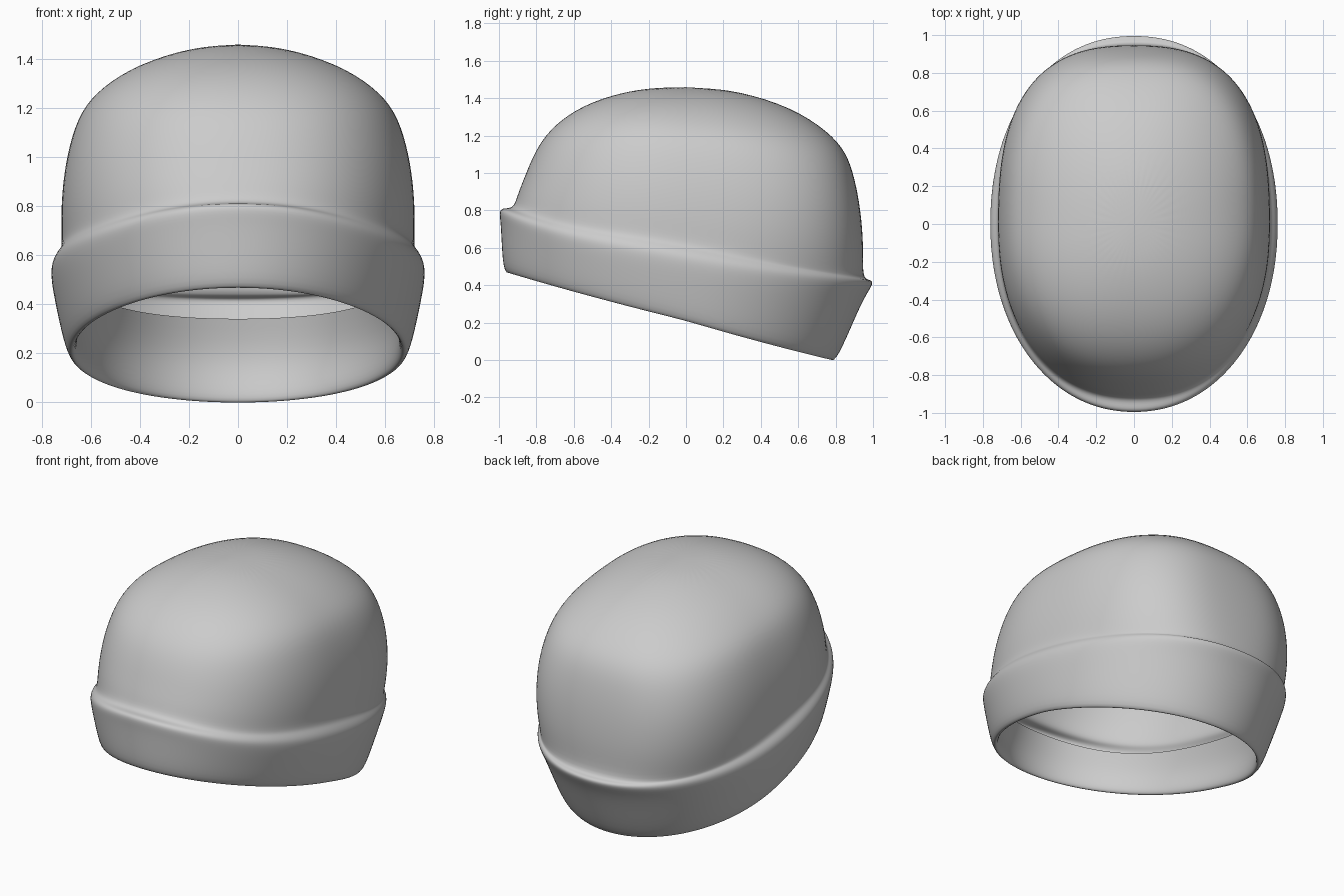
import bpy, bmesh, math

if "Cube" in bpy.data.objects:
    bpy.data.objects.remove(bpy.data.objects["Cube"])

SEG = 40

wool = bpy.data.materials.new("grey wool")
wool.diffuse_color = (0.6, 0.6, 0.6, 1)
wool.use_nodes = True
wool.node_tree.nodes["Principled BSDF"].inputs["Base Color"].default_value = wool.diffuse_color


def spow(v, e):
    return math.copysign(abs(v) ** e, v)


def ring(bm, crown, half_w, front, back, zf, zm, zb):
    """Tilted superellipse loop; heights given at the front, side and back."""
    # the crown is boxier at the back; the cuff is rounder towards its lower edge
    if crown:
        nf, nb = 2.25, 2.75 - 2.8 * (zm - 0.95) ** 2
    else:
        nf, nb = 2.03 + 0.2 * (zm - 0.2), 2 + 0.45 * (zm - 0.2)
    # the band sags between the front and the sides, most near the crease
    dip = 0.1 * max(0, 1 - abs(zm - 0.56) / 0.36)
    verts = []
    for i in range(SEG):
        a = 2 * math.pi * i / SEG
        c, s = math.cos(a), math.sin(a)
        n = nb if s > 0 else nf
        x, t = spow(c, 2 / n), spow(s, 2 / n)
        y = t * (back if t > 0 else front)
        z = zm + (zb - zf) / 2 * t + ((zf + zb) / 2 - zm) * t * t
        if t < 0:
            z -= dip * t * t * (1 - t * t)
        verts.append(bm.verts.new((x * half_w, y, z)))
    return verts


def loft(name, band, crown, apex_z):
    """Skin the band and crown loops and close the top."""
    bm = bmesh.new()
    loops = [ring(bm, False, *r) for r in band] + [ring(bm, True, *r) for r in crown]
    for a, b in zip(loops, loops[1:]):
        for i in range(SEG):
            j = (i + 1) % SEG
            bm.faces.new((a[i], a[j], b[j], b[i]))
    top = bm.verts.new((0, 0, apex_z))
    for i in range(SEG):
        bm.faces.new((loops[-1][i], loops[-1][(i + 1) % SEG], top))
    me = bpy.data.meshes.new(name)
    bm.to_mesh(me)
    bm.free()
    me.materials.append(wool)
    for p in me.polygons:
        p.use_smooth = True
    ob = bpy.data.objects.new(name, me)
    bpy.context.collection.objects.link(ob)
    sub = ob.modifiers.new("smooth", 'SUBSURF')
    sub.levels = sub.render_levels = 2
    return ob


# each loop: half width, front and back depth, height at front, side, back
# inner hem curling inwards, rolled lower edge, flared cuff
band = [
    (0.625, 0.875, 0.80, 0.71, 0.50, 0.34),
    (0.665, 0.925, 0.83, 0.58, 0.35, 0.17),
    (0.655, 0.93, 0.775, 0.50, 0.24, 0.04),
    (0.675, 0.955, 0.775, 0.455, 0.20, -0.008),
    (0.705, 0.982, 0.81, 0.49, 0.22, 0.0),
    (0.745, 0.99, 0.905, 0.65, 0.40, 0.22),
    (0.765, 0.995, 0.96, 0.74, 0.505, 0.34),
    (0.764, 1.003, 1.008, 0.80, 0.56, 0.41),
    (0.738, 0.98, 0.99, 0.815, 0.595, 0.43),
]
# crease and crown
crown = [
    (0.718, 0.925, 0.945, 0.81, 0.62, 0.43),
    (0.725, 0.905, 0.953, 0.88, 0.74, 0.60),
    (0.717, 0.865, 0.937, 0.98, 0.90, 0.80),
    (0.69, 0.825, 0.905, 1.08, 1.05, 0.97),
    (0.645, 0.76, 0.86, 1.20, 1.185, 1.11),
    (0.56, 0.635, 0.765, 1.315, 1.28, 1.22),
    (0.41, 0.46, 0.57, 1.40, 1.375, 1.35),
    (0.20, 0.24, 0.28, 1.452, 1.443, 1.44),
]
loft("beanie", band, crown, 1.46)
